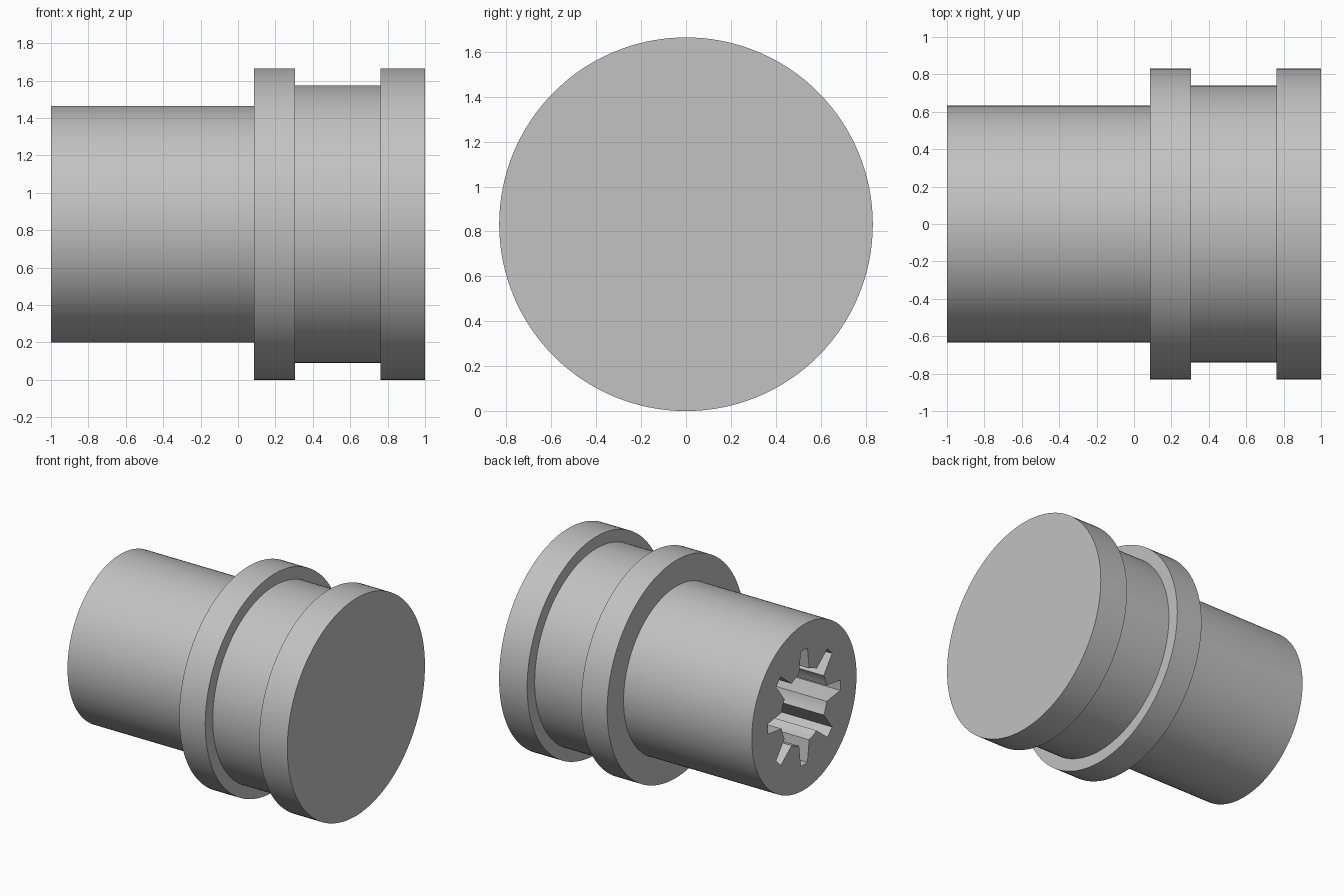
import bpy, bmesh
from math import sin, cos, pi, radians

cube = bpy.data.objects.get("Cube")
if cube:
    bpy.data.objects.remove(cube, do_unlink=True)

R_FLANGE, R_GROOVE, R_SHAFT = 0.832, 0.741, 0.633
SEGMENTS = 128

grey = bpy.data.materials.new("plain_grey")
grey.use_nodes = True
colour = (0.54, 0.54, 0.54, 1)
grey.diffuse_color = colour
grey.node_tree.nodes["Principled BSDF"].inputs["Base Color"].default_value = colour


def loft_along_x(name, sections):
    """Skin a list of (x, [(y, z), ...]) sections and cap both ends."""
    bm = bmesh.new()
    rings = [[bm.verts.new((x, y, z + R_FLANGE)) for y, z in outline]
             for x, outline in sections]
    for a, b in zip(rings, rings[1:]):
        n = len(a)
        for i in range(n):
            j = (i + 1) % n
            bm.faces.new((a[i], a[j], b[j], b[i]))
    bm.faces.new(rings[0])
    bm.faces.new(rings[-1])
    bmesh.ops.recalc_face_normals(bm, faces=bm.faces)
    mesh = bpy.data.meshes.new(name)
    bm.to_mesh(mesh)
    bm.free()
    mesh.materials.append(grey)
    obj = bpy.data.objects.new(name, mesh)
    bpy.context.collection.objects.link(obj)
    return obj


def circle(r):
    return [(r * cos(2 * pi * i / SEGMENTS), r * sin(2 * pi * i / SEGMENTS))
            for i in range(SEGMENTS)]


def spline_outline(teeth=8, r_in=0.28, r_out=0.44, base=12.5, tip=5.2):
    """Round bore with tapered slots reaching outwards."""
    pitch = 360 / teeth
    points = []
    for k in range(teeth):
        polar = [(r_in, -base), (r_out, -tip), (r_out, 0), (r_out, tip), (r_in, base)]
        land = pitch - 2 * base
        polar += [(r_in, base + land * s / 4) for s in (1, 2, 3)]
        for r, deg in polar:
            a = radians(k * pitch + deg)
            points.append((r * cos(a), r * sin(a)))
    return points


# Turned body: shaft, inner flange, groove and closed end flange
profile = [(-1, R_SHAFT), (0.085, R_SHAFT), (0.085, R_FLANGE), (0.305, R_FLANGE),
           (0.305, R_GROOVE), (0.762, R_GROOVE), (0.762, R_FLANGE), (1, R_FLANGE)]
body = loft_along_x("flanged_shaft", [(x, circle(r)) for x, r in profile])

# Blind splined socket in the shaft end
outline = spline_outline()
cutter = loft_along_x("socket_cutter", [(-1.1, outline), (0.085, outline)])
cutter.hide_render = True

cut = body.modifiers.new("splined_socket", 'BOOLEAN')
cut.operation = 'DIFFERENCE'
cut.solver = 'EXACT'
cut.object = cutter
bpy.ops.object.select_all(action='DESELECT')
body.select_set(True)
bpy.context.view_layer.objects.active = body
bpy.ops.object.modifier_apply(modifier=cut.name)
bpy.data.objects.remove(cutter, do_unlink=True)

bpy.ops.object.shade_smooth_by_angle(angle=radians(30))
